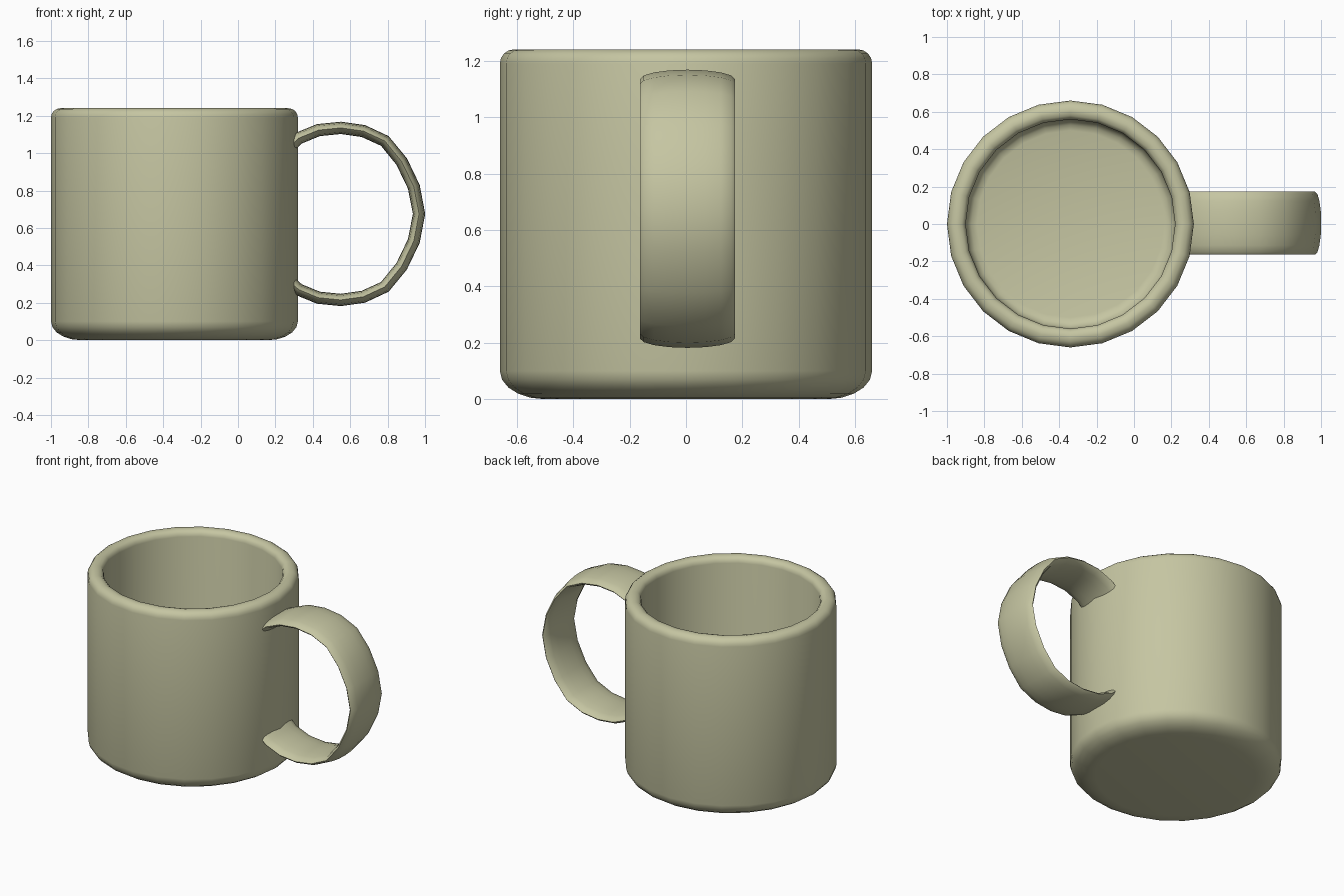
import bpy, bmesh
from math import sin, cos, pi, radians
from mathutils import Vector

if "Cube" in bpy.data.objects:
    bpy.data.objects.remove(bpy.data.objects["Cube"])

CX, SIDES = -0.34, 24


def finish(name, bm, angle):
    bmesh.ops.remove_doubles(bm, verts=bm.verts, dist=1e-5)
    bmesh.ops.recalc_face_normals(bm, faces=bm.faces)
    mesh = bpy.data.meshes.new(name)
    bm.to_mesh(mesh)
    bm.free()
    ob = bpy.data.objects.new(name, mesh)
    bpy.context.collection.objects.link(ob)
    mat = bpy.data.materials.get("clay") or bpy.data.materials.new("clay")
    mat.diffuse_color = (0.56, 0.56, 0.36, 1)
    mat.use_nodes = True
    mat.node_tree.nodes["Principled BSDF"].inputs["Base Color"].default_value = mat.diffuse_color
    mesh.materials.append(mat)
    bpy.ops.object.select_all(action='DESELECT')
    ob.select_set(True)
    bpy.context.view_layer.objects.active = ob
    bpy.ops.object.shade_smooth_by_angle(angle=radians(angle))
    return ob


def arc(cx, cz, rx, rz, a0, a1, n):
    return [(cx + rx * cos(radians(a0 + (a1 - a0) * i / n)),
             cz + rz * sin(radians(a0 + (a1 - a0) * i / n))) for i in range(n + 1)]


# Cup body: outer wall, rounded rim, inner wall and floor turned as one profile
profile = ([(0, 0)] + arc(0.50, 0.10, 0.16, 0.10, -90, 0, 5)
           + arc(0.61, 1.19, 0.05, 0.05, 0, 90, 4)
           + arc(0.60, 1.20, 0.04, 0.04, 90, 180, 3)
           + arc(0.50, 0.16, 0.06, 0.06, 0, -90, 3) + [(0, 0.10)])
bm = bmesh.new()
verts = [bm.verts.new((CX + r, 0, z)) for r, z in profile]
edges = [bm.edges.new(p) for p in zip(verts, verts[1:])]
bmesh.ops.spin(bm, geom=verts + edges, cent=(CX, 0, 0), axis=(0, 0, 1),
               angle=2 * pi, steps=SIDES, use_merge=True)
finish("cup_body", bm, 50)

# Handle: flat oval strap swept along the upper half path and its mirror
MID = 0.675
upper = [(0.27, 1.03), (0.325, 1.08), (0.43, 1.123), (0.55, 1.135), (0.67, 1.118),
         (0.785, 1.065), (0.875, 0.955), (0.94, 0.82), (0.968, MID)]
path = [Vector((x, 0, z)) for x, z in upper]
path += [Vector((x, 0, 2 * MID - z)) for x, z in reversed(upper[:-1])]
bm = bmesh.new()
rings = []
for i, p in enumerate(path):
    t = (path[min(i + 1, len(path) - 1)] - path[max(i - 1, 0)]).normalized()
    out = Vector((-t.z, 0, t.x))
    rings.append([bm.verts.new(p + out * 0.033 * sin(2 * pi * k / 16)
                               + Vector((0, 0.005 + 0.168 * cos(2 * pi * k / 16), 0)))
                  for k in range(16)])
for a, b in zip(rings, rings[1:]):
    for k in range(16):
        bm.faces.new((a[k], a[k - 1], b[k - 1], b[k]))
bm.faces.new(rings[0])
bm.faces.new(rings[-1])
finish("handle", bm, 60)
